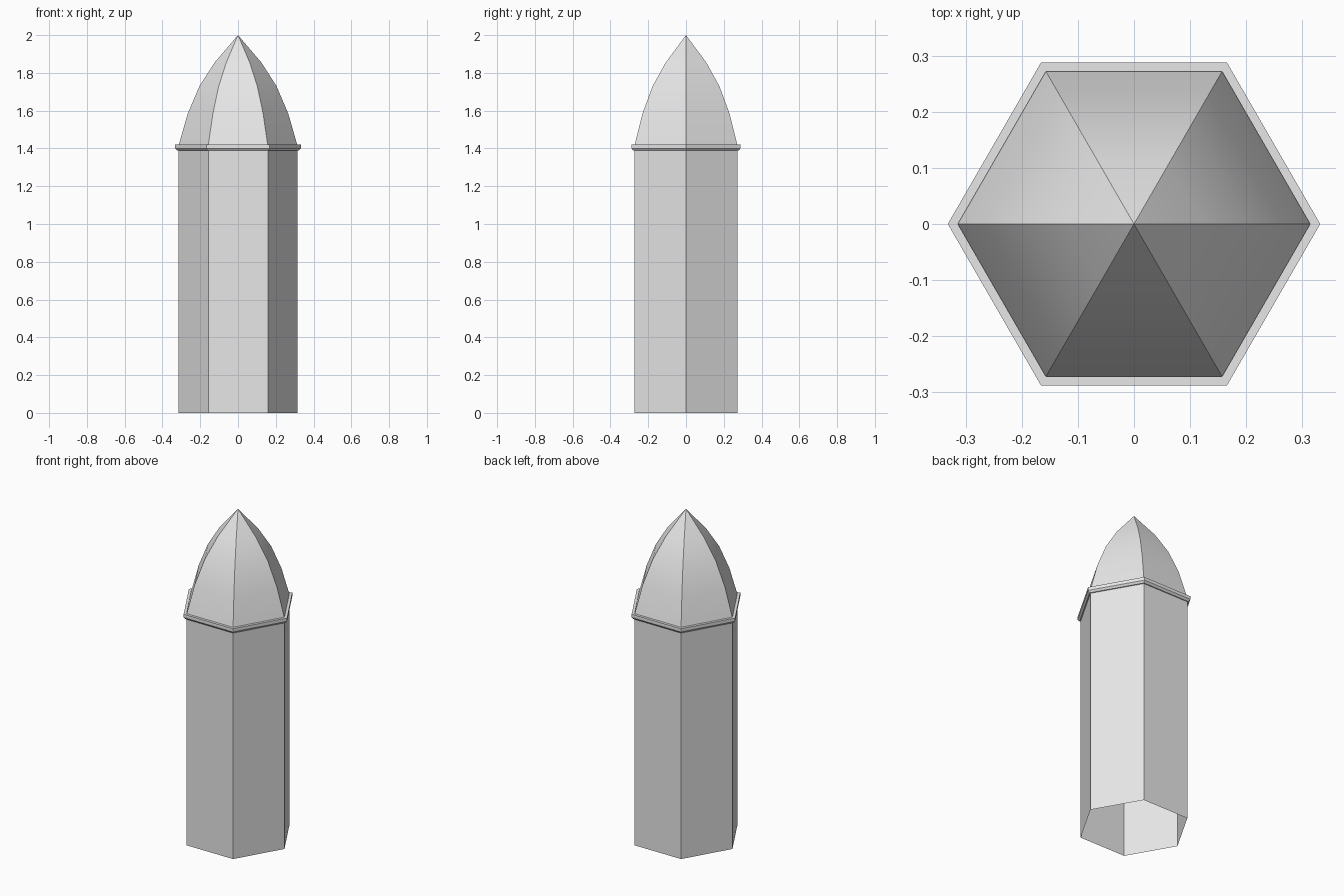
import bpy
import bmesh
import math

cube = bpy.data.objects.get("Cube")
if cube:
    bpy.data.objects.remove(cube, do_unlink=True)

SIDES = 6
RADIUS = 0.315
DOME_BASE = 1.415

grey = bpy.data.materials.new("light grey")
grey.use_nodes = True
colour = (0.8, 0.8, 0.8, 1)
grey.diffuse_color = colour
grey.node_tree.nodes["Principled BSDF"].inputs["Base Color"].default_value = colour


def hex_shell(name, profile, closed=False):
    """Sweep a (radius, height) profile around z with six flat sides."""
    bm = bmesh.new()
    rings = []
    for r, z in profile:
        if r == 0:
            rings.append([bm.verts.new((0, 0, z))] * SIDES)
        else:
            angles = [math.tau * i / SIDES for i in range(SIDES)]
            rings.append([bm.verts.new((r * math.cos(a), r * math.sin(a), z)) for a in angles])
    if closed:
        rings.append(rings[0])
    for low, high in zip(rings, rings[1:]):
        for i in range(SIDES):
            j = (i + 1) % SIDES
            corners = dict.fromkeys([low[i], low[j], high[j], high[i]])
            bm.faces.new(list(corners))
    mesh = bpy.data.meshes.new(name)
    bm.to_mesh(mesh)
    bm.free()
    mesh.materials.append(grey)
    obj = bpy.data.objects.new(name, mesh)
    bpy.context.collection.objects.link(obj)
    bpy.ops.object.select_all(action='DESELECT')
    obj.select_set(True)
    bpy.context.view_layer.objects.active = obj
    bpy.ops.object.shade_smooth_by_angle(angle=math.radians(30))
    return obj


# Hollow shaft, open at the bottom
hex_shell("shaft", [(RADIUS, 0), (RADIUS, DOME_BASE)])

# Thin projecting band with a bevelled underside
hex_shell("band", [(RADIUS, 1.388), (0.322, 1.388), (0.333, 1.4),
                   (0.333, 1.42), (RADIUS, 1.42)], closed=True)

# Pointed, curved roof with sharp ridges
hex_shell("pointed_roof", [(RADIUS, DOME_BASE), (0.266, 1.585), (0.204, 1.73),
                           (0.124, 1.855), (0, 2)])
